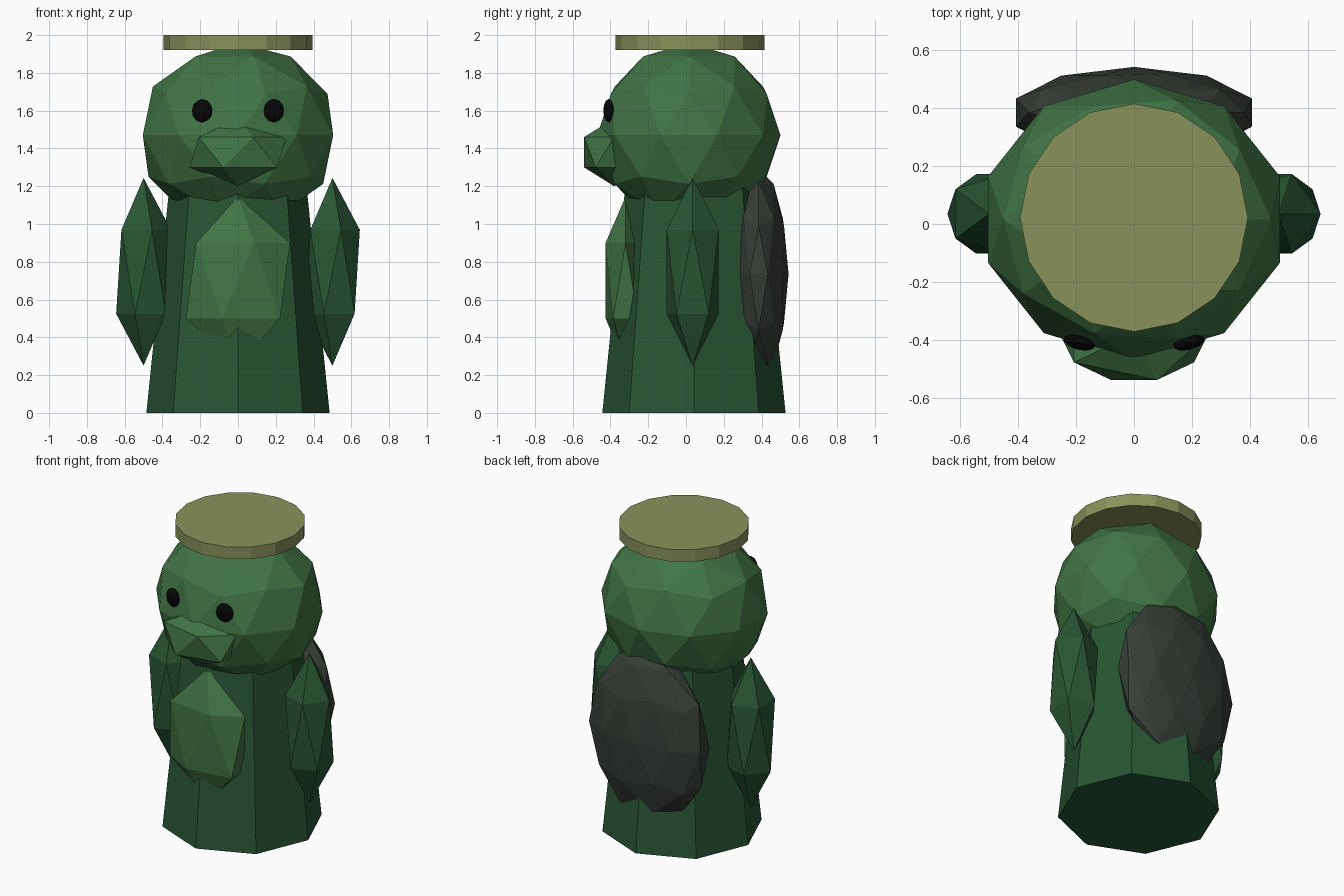
import bpy
from math import radians

cube = bpy.data.objects.get("Cube")
if cube:
    bpy.data.objects.remove(cube, do_unlink=True)


def material(name, color):
    mat = bpy.data.materials.new(name)
    mat.use_nodes = True
    mat.diffuse_color = (*color, 1)
    mat.node_tree.nodes["Principled BSDF"].inputs["Base Color"].default_value = (*color, 1)
    return mat


DARK_GREEN = material("dark green", (0.021, 0.093, 0.035))
GREEN = material("leaf green", (0.052, 0.178, 0.06))
SHELL_GREY = material("shell grey", (0.038, 0.048, 0.038))
OLIVE = material("olive", (0.25, 0.29, 0.105))
BLACK = material("black", (0.002, 0.002, 0.002))


def finish(name, mat):
    obj = bpy.context.object
    obj.name = name
    obj.data.materials.append(mat)
    return obj


def faceted_ball(name, mat, center, radii, detail, turn=0):
    """Flat-shaded icosphere stretched to the given radii."""
    bpy.ops.mesh.primitive_ico_sphere_add(subdivisions=detail, radius=1, location=center,
                                          rotation=(0, 0, radians(turn)))
    obj = finish(name, mat)
    obj.scale = radii
    return obj


def tapered_post(name, mat, sides, r_bottom, r_top, z_bottom, z_top, y):
    bpy.ops.mesh.primitive_cone_add(vertices=sides, radius1=r_bottom, radius2=r_top,
                                    depth=z_top - z_bottom,
                                    location=(0, y, (z_bottom + z_top) / 2))
    return finish(name, mat)


# Body and head
tapered_post("body", DARK_GREEN, 8, 0.485, 0.36, 0, 1.23, 0.042)
faceted_ball("head", GREEN, (0, 0.015, 1.47), (0.53, 0.485, 0.49), 2)

# Face
faceted_ball("beak", GREEN, (0, -0.38, 1.38), (0.287, 0.187, 0.18), 1)
for side, label in ((1, "left"), (-1, "right")):
    faceted_ball(label + "_eye", BLACK, (side * 0.19, -0.41, 1.6),
                 (0.056, 0.025, 0.062), 2, side * 15)

# Arms
for side, label in ((1, "left"), (-1, "right")):
    faceted_ball(label + "_arm", DARK_GREEN, (side * 0.5, 0.035, 0.747),
                 (0.162, 0.162, 0.497), 1)

# Belly patch and back shell
faceted_ball("belly", GREEN, (0, -0.32, 0.7), (0.308, 0.125, 0.445), 1)
faceted_ball("back_shell", SHELL_GREY, (0, 0.385, 0.735), (0.428, 0.158, 0.56), 2)

# Flat round plate on the head
tapered_post("head_plate", OLIVE, 16, 0.394, 0.394, 1.92, 2, 0.022)
